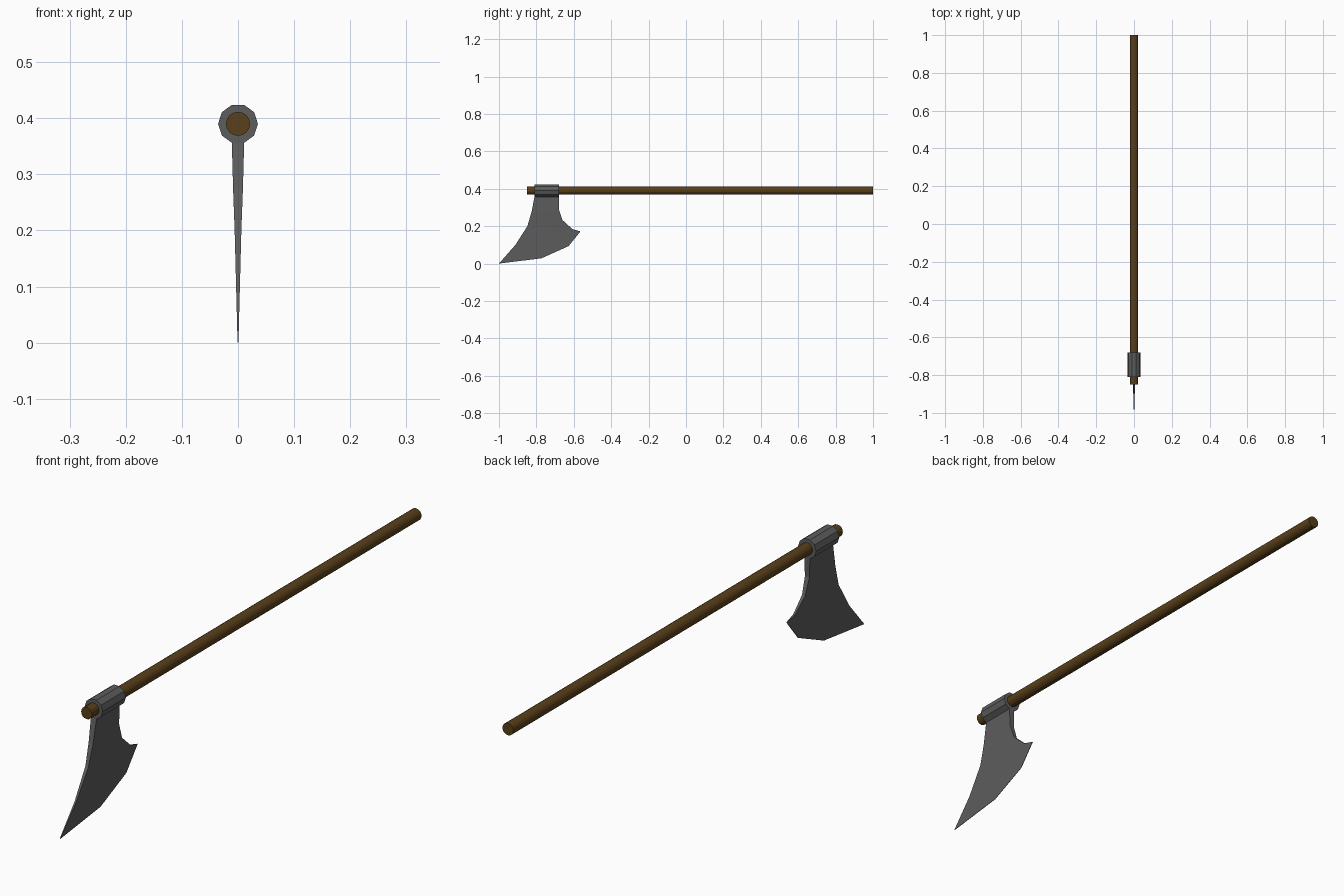
import bpy, bmesh, math
from mathutils import Vector

if "Cube" in bpy.data.objects:
    bpy.data.objects.remove(bpy.data.objects["Cube"])


def material(name, color):
    m = bpy.data.materials.new(name)
    m.diffuse_color = (*color, 1)
    m.use_nodes = True
    m.node_tree.nodes["Principled BSDF"].inputs["Base Color"].default_value = m.diffuse_color
    return m


def finish(name, bm, mat):
    bmesh.ops.recalc_face_normals(bm, faces=bm.faces)
    mesh = bpy.data.meshes.new(name)
    bm.to_mesh(mesh)
    bm.free()
    mesh.materials.append(mat)
    obj = bpy.data.objects.new(name, mesh)
    bpy.context.collection.objects.link(obj)
    return obj


def rod(name, sides, radius, y0, y1, z, mat):
    """Prism along y, first corner pointing to +x."""
    bm = bmesh.new()
    rings = [[bm.verts.new((radius * math.cos(math.tau * i / sides), y,
                            z + radius * math.sin(math.tau * i / sides)))
              for i in range(sides)] for y in (y0, y1)]
    for i in range(sides):
        j = (i + 1) % sides
        bm.faces.new((rings[0][i], rings[0][j], rings[1][j], rings[1][i]))
    for ring in rings:
        bm.faces.new(ring)
    return finish(name, bm, mat)


wood = material("wood", (0.10, 0.05, 0.01))
steel = material("steel", (0.11, 0.11, 0.11))
AXIS_Z = 0.39

# Wooden shaft and ten-sided socket around it
rod("handle", 16, 0.0214, -0.85, 1.0, AXIS_Z, wood)
rod("socket", 10, 0.0355, -0.81, -0.68, AXIS_Z, steel)

# Blade rows from socket to edge: (half thickness, back y/z, front y/z)
rows = [
    (0.0110, (-0.81, 0.357), (-0.68, 0.357)),
    (0.0088, (-0.826, 0.275), (-0.68, 0.29)),
    (0.0060, (-0.848, 0.20), (-0.66, 0.232)),
    (0.0034, (-0.912, 0.10), (-0.607, 0.184)),
]
cutting_edge = [(-1.0, 0.0), (-0.773, 0.028), (-0.628, 0.093), (-0.564, 0.172)]

# Each row becomes four points across; the cutting edge closes the blade
grid = [(t, [Vector(a).lerp(Vector(b), k / 3) for k in range(4)]) for t, a, b in rows]
grid.append((0.0008, [Vector(p) for p in cutting_edge]))

bm = bmesh.new()
sides = [[[bm.verts.new((s * t, p.x, p.y)) for p in pts] for t, pts in grid]
         for s in (-1, 1)]
for side in sides:
    for r0, r1 in zip(side, side[1:]):
        for k in range(3):
            bm.faces.new((r0[k], r0[k + 1], r1[k + 1], r1[k]))

# Rim joining both cheeks
left, right = sides


def outline(side):
    return (side[0] + [r[-1] for r in side[1:]] + side[-1][-2::-1]
            + [r[0] for r in side[-2:0:-1]])


lo, ro = outline(left), outline(right)
for i in range(len(lo)):
    j = (i + 1) % len(lo)
    bm.faces.new((lo[i], lo[j], ro[j], ro[i]))
finish("blade", bm, steel)
